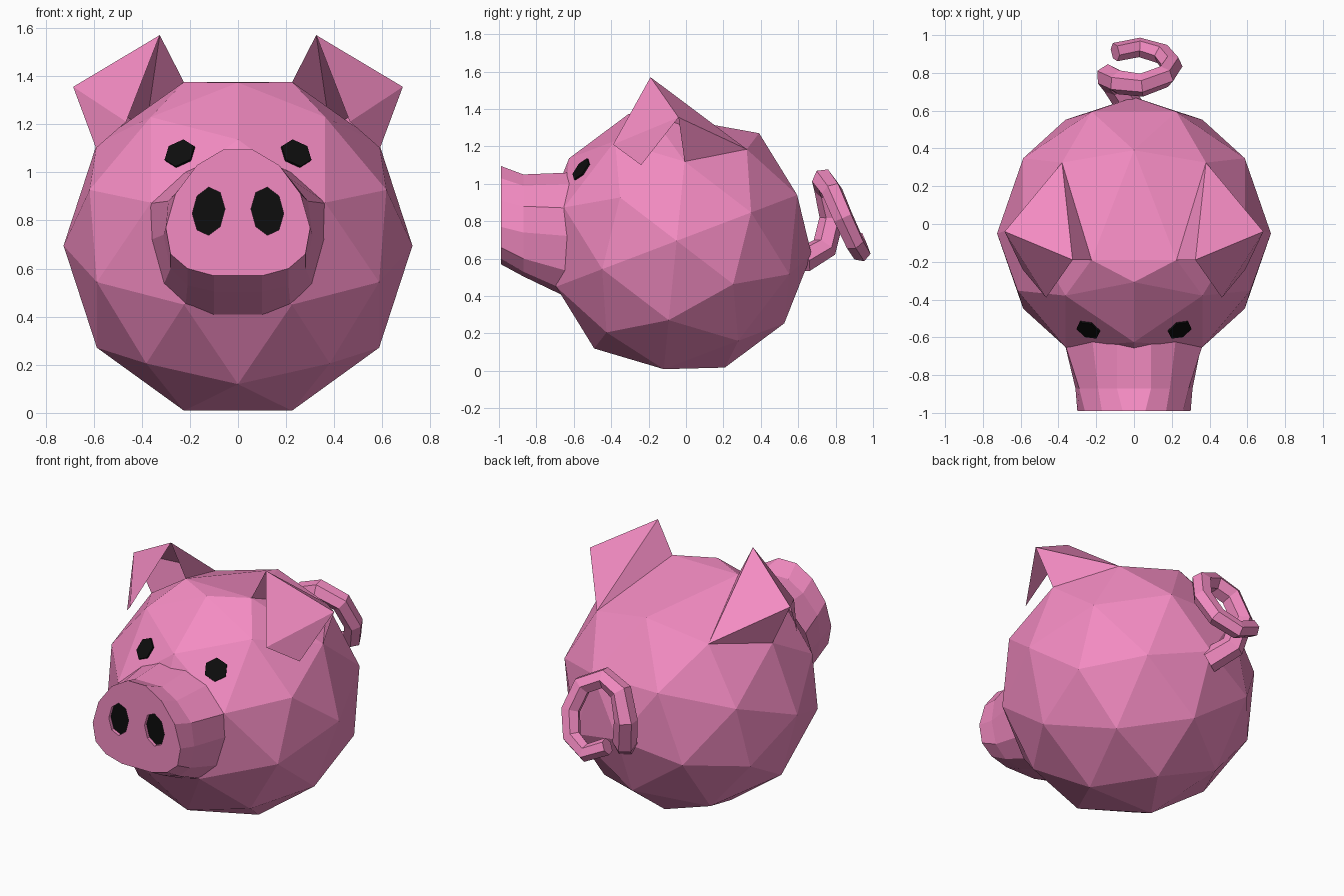
import bpy, bmesh
from math import pi, sin, cos
from mathutils import Matrix, Vector
from mathutils.bvhtree import BVHTree

if "Cube" in bpy.data.objects:
    bpy.data.objects.remove(bpy.data.objects["Cube"])


def material(name, color):
    m = bpy.data.materials.new(name)
    m.diffuse_color = (*color, 1)
    m.use_nodes = True
    m.node_tree.nodes["Principled BSDF"].inputs["Base Color"].default_value = m.diffuse_color
    return m


PINK = material("pink", (0.90, 0.26, 0.54))
BLACK = material("black", (0.004, 0.004, 0.004))


def add(name, bm, mat, mirror=False):
    mesh = bpy.data.meshes.new(name)
    bm.to_mesh(mesh)
    mesh.materials.append(mat)
    ob = bpy.data.objects.new(name, mesh)
    bpy.context.collection.objects.link(ob)
    if mirror:
        ob.modifiers.new("mirror", 'MIRROR')
    return ob


# body: tilted icosphere, five-fold axis front to back
CENTER = Vector((0, -0.05, 0.695))
axes = Matrix(((0, -1, 0), (0, 0, 1), (-1, 0, 0))).to_4x4()
body = bmesh.new()
bmesh.ops.create_icosphere(body, subdivisions=2, radius=0.725,
                           matrix=Matrix.Translation(CENTER) @ Matrix.Rotation(-0.1, 4, 'X') @ axes)


def nearest(p):
    return min(body.verts, key=lambda v: (v.co - Vector(p)).length)


for s in (-1, 1):
    nearest((0.22 * s, 0.02, 1.38)).co = (0.225 * s, -0.19, 1.375)
add("body", body, PINK)

# ears: hollow folded sheets growing from the top of the body
A = Vector((0.225, -0.19, 1.375))
B = nearest((0.37, 0.32, 1.19)).co.copy()
C = nearest((0.59, 0.02, 1.11)).co.copy()
ear = bmesh.new()
a, b, c, apex, outer, flap_in, flap_out = [ear.verts.new(p) for p in (
    A, B, C, (0.325, -0.19, 1.57), (0.685, -0.04, 1.355), (0.465, -0.39, 1.21), (0.59, -0.24, 1.1))]
for f in ((a, apex, b), (b, apex, outer), (b, outer, c),
          (apex, flap_in, outer), (outer, flap_in, flap_out)):
    ear.faces.new(f)
add("ears", ear, PINK, mirror=True)

# eyes: flat hexagons lying on the face
tree = BVHTree.FromBMesh(body)
loc, normal, _, _ = tree.ray_cast(Vector((0.24, -2, 1.075)), Vector((0, 1, 0)))
eye = bmesh.new()
bmesh.ops.create_cone(eye, cap_ends=True, segments=6, radius1=0.068, radius2=0.068, depth=0.02,
                      matrix=Matrix.Translation(loc) @ normal.to_track_quat('Z', 'Y').to_matrix().to_4x4())
add("eyes", eye, BLACK, mirror=True)

# snout: three lofted pear-shaped rings (half profiles, x and z)
rings = (
    (-0.99, ((.06, 1.095), (.17, 1.03), (.26, .91), (.30, .77), (.28, .66), (.21, .60), (.10, .57))),
    (-0.87, ((.09, 1.05), (.19, .99), (.29, .88), (.31, .74), (.28, .60), (.21, .53), (.10, .505))),
    (-0.62, ((.09, 1.06), (.22, 1.0), (.37, .87), (.36, .72), (.31, .53), (.22, .42), (.10, .385))),
)
snout = bmesh.new()
loops = []
for y, half in rings:
    pts = list(half) + [(-x, z) for x, z in reversed(half)]
    loops.append([snout.verts.new((x, y, z)) for x, z in pts])
for r0, r1 in zip(loops, loops[1:]):
    for i in range(len(r0)):
        j = (i + 1) % len(r0)
        snout.faces.new((r0[i], r0[j], r1[j], r1[i]))
snout.faces.new(loops[0])
snout.faces.new(loops[-1])
bmesh.ops.recalc_face_normals(snout, faces=snout.faces)
snout_ob = add("snout", snout, PINK)


# nostrils: shallow oval holes with dark floors
def oval(name, side, y0, y1):
    bm = bmesh.new()
    base = bm.faces.new([bm.verts.new((side * 0.122 + 0.068 * cos(t), y0,
                                       0.838 + 0.1 * sin(t) - 0.01 * side * cos(t)))
                         for t in [(i + 0.5) * pi / 4 + pi / 8 for i in range(8)]])
    out = bmesh.ops.extrude_face_region(bm, geom=[base])['geom']
    bmesh.ops.translate(bm, verts=[v for v in out if isinstance(v, bmesh.types.BMVert)], vec=(0, y1 - y0, 0))
    bmesh.ops.recalc_face_normals(bm, faces=bm.faces)
    return add(name, bm, BLACK)


for side, label in ((-1, "left"), (1, "right")):
    cutter = oval("nostril_cutter_" + label, side, -1.1, -0.96)
    cutter.hide_render = True
    cutter.hide_set(True)
    cutter.data.materials[0] = PINK
    mod = snout_ob.modifiers.new("hole", 'BOOLEAN')
    mod.object = cutter
    mod.solver = 'EXACT'
    oval("nostril_" + label, side, -0.97, -0.95)

# replace the live booleans by their result and drop the cutters
bpy.context.view_layer.update()
result = bpy.data.meshes.new_from_object(snout_ob.evaluated_get(bpy.context.evaluated_depsgraph_get()))
snout_ob.modifiers.clear()
snout_ob.data = result
for ob in [o for o in bpy.data.objects if "cutter" in o.name]:
    bpy.data.objects.remove(ob)

# tail: six-sided tube curling once round
path = ((-.02, .62, .59), (-.10, .74, .66), (-.135, .78, .82), (-.08, .75, .97), (.04, .735, 1.02),
        (.16, .78, .96), (.20, .84, .82), (.15, .90, .69), (.03, .935, .635), (-.10, .91, .70))
curve = bpy.data.curves.new("tail", 'CURVE')
curve.dimensions = '3D'
curve.bevel_depth = 0.068
curve.bevel_resolution = 1
curve.use_fill_caps = True
spline = curve.splines.new('POLY')
spline.points.add(len(path) - 1)
for i, (pt, p) in enumerate(zip(spline.points, path)):
    pt.co = (*p, 1)
    pt.radius = 1.05 - 0.035 * i
spline.use_smooth = False
curve.materials.append(PINK)
bpy.context.collection.objects.link(bpy.data.objects.new("tail", curve))
